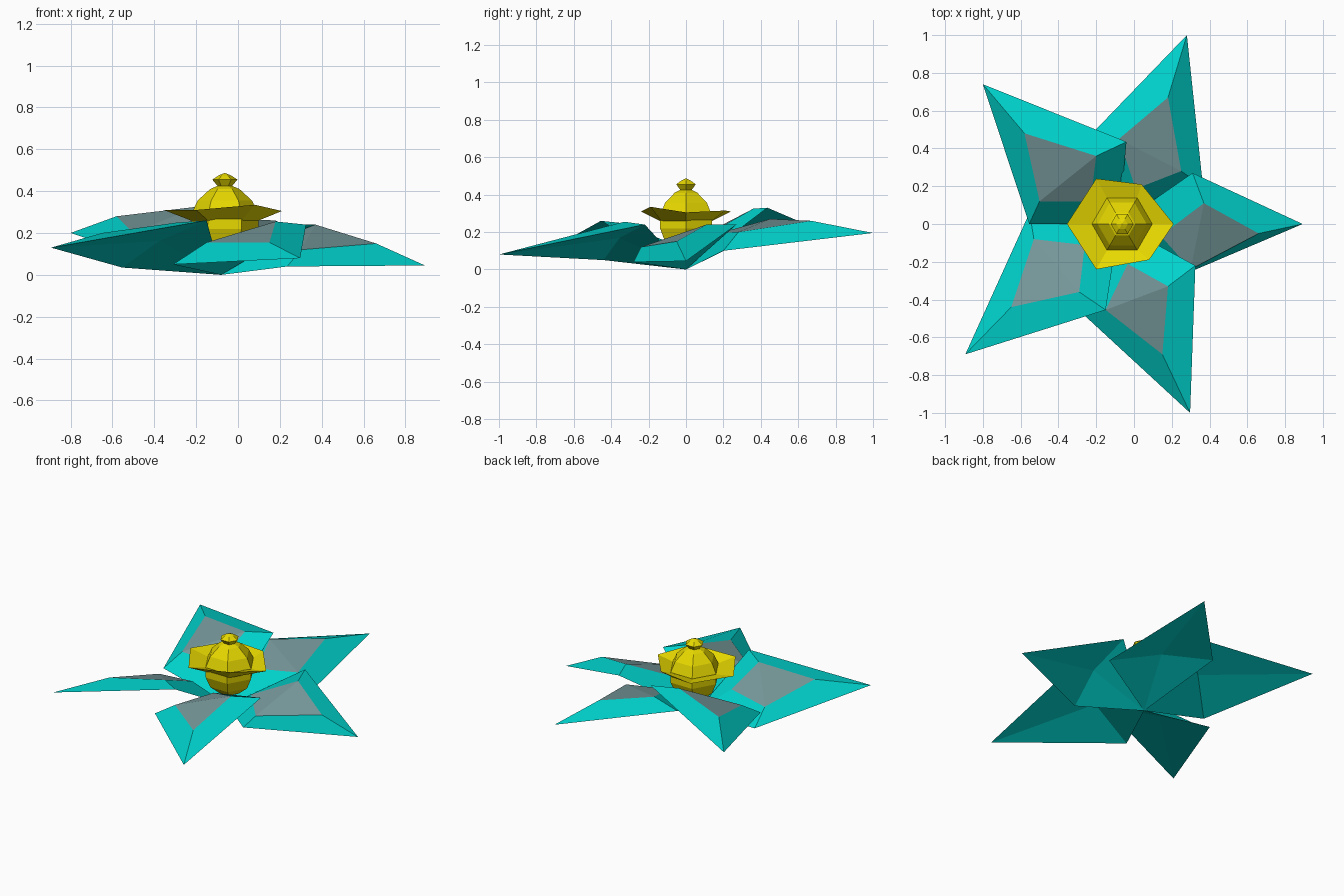
import bpy
import bmesh
from math import cos, sin, tau
from mathutils import Vector

default_cube = bpy.data.objects.get("Cube")
if default_cube:
    bpy.data.objects.remove(default_cube, do_unlink=True)


def make_material(name, colour):
    mat = bpy.data.materials.new(name)
    mat.use_nodes = True
    mat.diffuse_color = (*colour, 1)
    mat.node_tree.nodes["Principled BSDF"].inputs["Base Color"].default_value = (*colour, 1)
    return mat


teal = make_material("teal", (0, 0.64, 0.6))
grey = make_material("slate_grey", (0.18, 0.31, 0.32))
yellow = make_material("golden_yellow", (0.8, 0.69, 0))


def finish(name, bm, *materials):
    """Turn a bmesh into a flat shaded object with the given materials."""
    bmesh.ops.recalc_face_normals(bm, faces=bm.faces)
    mesh = bpy.data.meshes.new(name)
    bm.to_mesh(mesh)
    bm.free()
    for mat in materials:
        mesh.materials.append(mat)
    obj = bpy.data.objects.new(name, mesh)
    bpy.context.collection.objects.link(obj)
    return obj


def bridge(bm, lower, upper):
    """Join two closed rings of equal length with quads."""
    count = len(lower)
    for i in range(count):
        j = (i + 1) % count
        bm.faces.new((lower[i], lower[j], upper[j], upper[i]))


def fan(bm, ring, point):
    """Close a ring with triangles that meet at a point."""
    hub = bm.verts.new(point)
    for i in range(len(ring)):
        bm.faces.new((ring[i], ring[(i + 1) % len(ring)], hub))


# Petals: an arched kite, hollowed below, with a raised, inset grey panel
ROOT = Vector((-0.08, 0, 0))
ROOT_LIFT = Vector((0, 0, 0.05))


def make_petal(name, rim, panel):
    """Both rim and panel are given as tip, left corner, right corner."""
    tip, left, right = map(Vector, rim)
    p_tip, p_left, p_right = map(Vector, panel)
    middle, p_middle = (left + right) / 2, (p_left + p_right) / 2
    p_root = p_middle + (ROOT - middle) * 0.55 + ROOT_LIFT
    bm = bmesh.new()
    outer = [bm.verts.new(p) for p in (tip, left, ROOT, right)]
    inner = [bm.verts.new(p) for p in (p_tip, p_left, p_root, p_right)]
    bridge(bm, outer, inner)
    fan(bm, outer, middle.lerp(p_middle, 0.4))
    for end in (inner[0], inner[2]):
        bm.faces.new((end, inner[1], inner[3])).material_index = 1
    finish(name, bm, teal, grey)


make_petal("left_petal",
           ((0.893, 0, 0.045), (0.31, 0.27, 0.24), (0.235, -0.28, 0.04)),
           ((0.66, -0.05, 0.15), (0.37, 0.11, 0.24), (0.3, -0.24, 0.12)))
make_petal("back_left_petal",
           ((0.28, 1, 0.195), (-0.25, 0.45, 0.22), (0.365, 0.2, 0.1)),
           ((0.18, 0.67, 0.26), (-0.08, 0.45, 0.27), (0.25, 0.28, 0.2)))
make_petal("back_right_petal",
           ((-0.8, 0.74, 0.2), (-0.555, 0, 0.12), (-0.04, 0.435, 0.33)),
           ((-0.58, 0.48, 0.28), (-0.5, 0.12, 0.2), (-0.2, 0.36, 0.325)))
make_petal("front_right_petal",
           ((-0.893, -0.69, 0.13), (-0.15, -0.455, 0.26), (-0.553, 0.06, 0.035)),
           ((-0.65, -0.44, 0.2), (-0.29, -0.36, 0.25), (-0.53, -0.08, 0.12)))
make_petal("front_left_petal",
           ((0.297, -1, 0.08), (0.325, -0.22, 0.24), (-0.31, -0.44, 0.05)),
           ((0.15, -0.69, 0.155), (0.18, -0.33, 0.255), (-0.15, -0.455, 0.155)))

# Flower centre: six sided turned bulb with a knob on top
CENTRE = -0.063
SIDES = 6


def hexagon(bm, radius, z):
    return [bm.verts.new((CENTRE + radius * cos(tau * i / SIDES),
                          radius * sin(tau * i / SIDES), z)) for i in range(SIDES)]


bulb = bmesh.new()
profile = [(0.07, 0.1), (0.13, 0.15), (0.16, 0.22), (0.16, 0.29), (0.13, 0.355),
           (0.07, 0.41), (0.035, 0.425), (0.06, 0.455), (0.03, 0.475)]
rings = [hexagon(bulb, r, z) for r, z in profile]
for lower, upper in zip(rings, rings[1:]):
    bridge(bulb, lower, upper)
bulb.faces.new(rings[0])
fan(bulb, rings[-1], (CENTRE, 0, 0.487))
finish("flower_bulb", bulb, yellow)

# Brim: slightly uneven hexagonal collar, cupped around the bulb
brim = bmesh.new()
under = hexagon(brim, 0.15, 0.255)
over = hexagon(brim, 0.15, 0.285)
edge = [brim.verts.new(p) for p in (
    (0.21, 0, 0.305), (0.04, 0.21, 0.315), (-0.2, 0.24, 0.31),
    (-0.355, 0, 0.31), (-0.2, -0.24, 0.31), (0.08, -0.19, 0.335))]
bridge(brim, under, edge)
bridge(brim, edge, over)
bridge(brim, over, under)
finish("flower_brim", brim, yellow)
